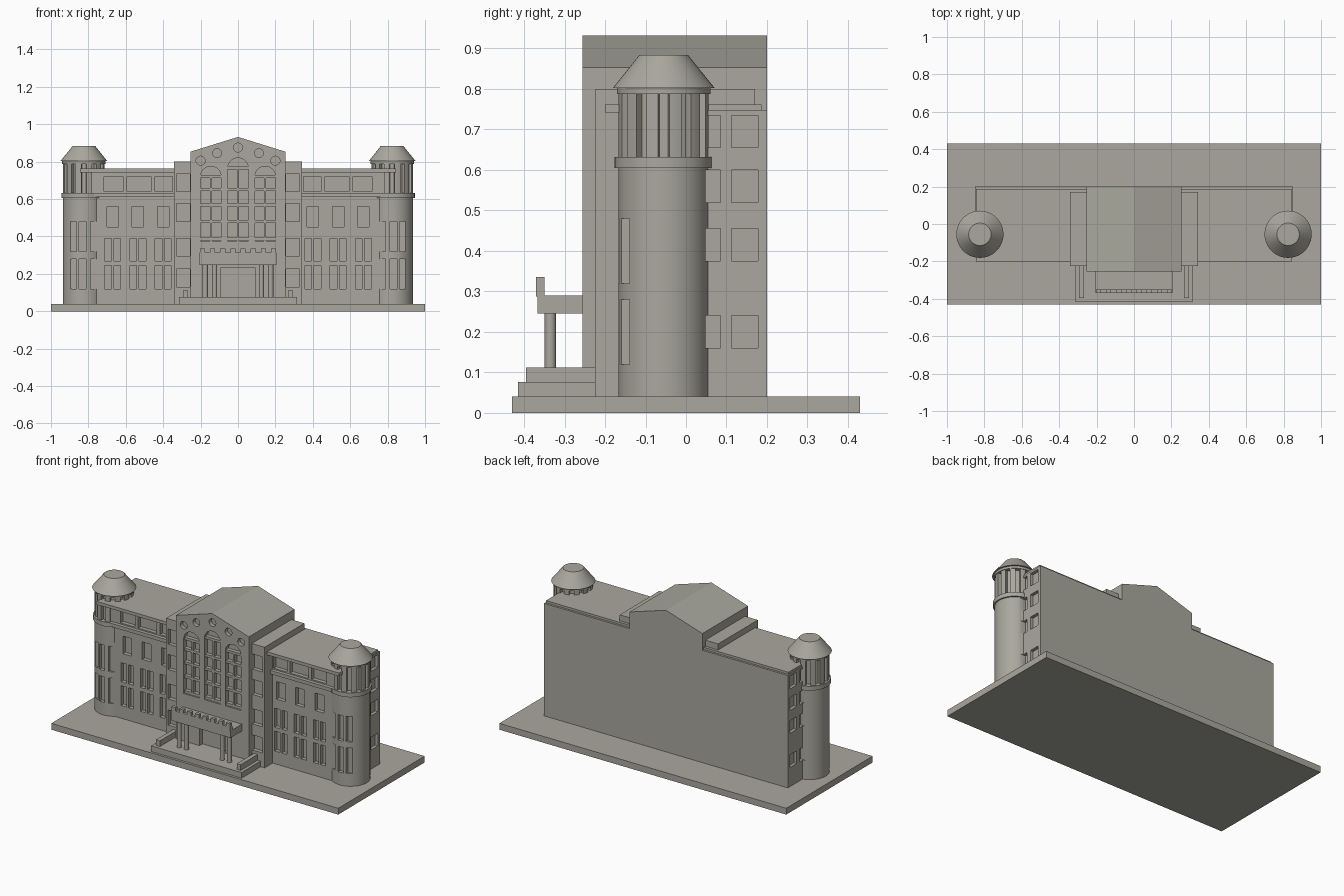
import bpy, bmesh, math
from mathutils import Vector

if "Cube" in bpy.data.objects:
    bpy.data.objects.remove(bpy.data.objects["Cube"])

stone = bpy.data.materials.new("warm_grey_stone")
stone.diffuse_color = (0.40, 0.39, 0.34, 1)
stone.use_nodes = True
stone.node_tree.nodes["Principled BSDF"].inputs["Base Color"].default_value = stone.diffuse_color


def make(name, parts, smooth=False):
    """Each part is (bottom loop, top loop) of equal length, closed to a solid."""
    bm = bmesh.new()
    for lo, hi in parts:
        a = [bm.verts.new(p) for p in lo]
        b = [bm.verts.new(p) for p in hi]
        n = len(a)
        bm.faces.new(a[::-1])
        bm.faces.new(b)
        for i in range(n):
            j = (i + 1) % n
            bm.faces.new((a[i], a[j], b[j], b[i]))
    bmesh.ops.recalc_face_normals(bm, faces=bm.faces)
    me = bpy.data.meshes.new(name)
    bm.to_mesh(me)
    bm.free()
    ob = bpy.data.objects.new(name, me)
    bpy.context.collection.objects.link(ob)
    me.materials.append(stone)
    if smooth:
        shade(ob)
    return ob


def shade(ob):
    bpy.ops.object.select_all(action='DESELECT')
    ob.select_set(True)
    bpy.context.view_layer.objects.active = ob
    bpy.ops.object.shade_smooth_by_angle(angle=math.radians(30))


def box(x0, x1, y0, y1, z0, z1):
    q = [(x0, y0), (x1, y0), (x1, y1), (x0, y1)]
    return [(x, y, z0) for x, y in q], [(x, y, z1) for x, y in q]


def front(pts, y0, y1):
    """Outline in x-z, extruded along y."""
    return [(x, y0, z) for x, z in pts], [(x, y1, z) for x, z in pts]


def ring(cx, cy, r, z, n=48):
    return [(cx + r * math.cos(2 * math.pi * i / n), cy + r * math.sin(2 * math.pi * i / n), z) for i in range(n)]


def arc(cx, cz, r, a0, a1, n):
    return [(cx + r * math.cos(math.radians(a0 + (a1 - a0) * i / n)),
             cz + r * math.sin(math.radians(a0 + (a1 - a0) * i / n))) for i in range(n + 1)]


def cut(ob, parts):
    c = make("window_cutter", parts)
    c.hide_render = True
    m = ob.modifiers.new("windows", 'BOOLEAN')
    m.operation, m.solver, m.object = 'DIFFERENCE', 'EXACT', c
    bpy.context.view_layer.update()
    dg = bpy.context.evaluated_depsgraph_get()
    me = bpy.data.meshes.new_from_object(ob.evaluated_get(dg))
    ob.modifiers.clear()
    ob.data = me
    bpy.data.objects.remove(c)


def both(x0, x1, *rest):
    return [box(x0, x1, *rest), box(-x1, -x0, *rest)]


# ground slab
make("base_slab", [box(-1, 1, -0.43, 0.43, 0, 0.04)])

# long main block with windows on the front and both ends
WALL = -0.145
SIDE_Z = [(0.16, 0.24), (0.375, 0.455), (0.52, 0.60), (0.655, 0.735)]
block = make("main_block", [box(-0.85, 0.85, WALL, 0.2, 0.04, 0.748)])
holes = []
y = (-0.3, WALL + 0.025)
for c in (0.40, 0.535, 0.67):
    holes += both(c - 0.031, c + 0.031, *y, 0.45, 0.56)
    for s in (-0.025, 0.025):
        for z in ((0.12, 0.245), (0.27, 0.39)):
            holes += both(c + s - 0.018, c + s + 0.018, *y, *z)
for x0, x1 in ((0.35, 0.443), (0.465, 0.594), (0.615, 0.717)):
    holes += both(x0, x1, *y, 0.64, 0.72)
for z in SIDE_Z:
    holes += both(0.83, 1.0, 0.112, 0.178, *z)
    holes += both(0.83, 1.0, 0.048, 0.085, *z)
cut(block, holes)
make("roof_cornice", [box(-0.845, 0.845, -0.2, 0.187, 0.742, 0.762)])
make("upper_ledge", both(0.34, 0.77, WALL - 0.022, WALL + 0.01, 0.61, 0.632))

# flanking bays beside the central pavilion
for side, x0, x1 in (("left", -0.343, -0.25), ("right", 0.25, 0.343)):
    bay = make(side + "_flank_bay", [box(x0, x1, -0.225, 0.17, 0.04, 0.80)])
    w0, w1 = sorted((math.copysign(0.256, x0), math.copysign(0.33, x0)))
    cut(bay, [box(w0, w1, -0.4, -0.2, *z) for z in
              ((0.13, 0.225), (0.295, 0.39), (0.48, 0.575), (0.64, 0.735))])

# central gabled pavilion with arched windows, round openings and doorway
FACE = -0.255
pavilion = make("central_pavilion", [front(
    [(-0.254, 0.04), (0.254, 0.04), (0.254, 0.853), (0, 0.932), (-0.254, 0.853)], FACE, 0.2)])
holes, bars = [], []
for c, top in ((-0.145, 0.775), (0, 0.82), (0.145, 0.775)):
    r = 0.055
    outline = [(c - r, 0.375), (c + r, 0.375)] + arc(c, top - r, r, 0, 180, 16)
    holes.append(front(outline, -0.4, FACE + 0.03))
    by = (FACE + 0.006, FACE + 0.035)
    bars.append(box(c - 0.006, c + 0.006, *by, 0.375, top - r))
    for z in (0.385, 0.48, 0.567, 0.652, top - r):
        bars.append(box(c - r, c + r, *by, z - 0.008, z + 0.008))
for cx, cz in ((-0.2, 0.805), (-0.112, 0.845), (0, 0.875), (0.112, 0.845), (0.2, 0.805)):
    holes.append(front(arc(cx, cz, 0.024, 0, 345, 23), -0.4, FACE + 0.025))
holes.append(box(-0.09, 0.09, -0.4, FACE + 0.03, 0.076, 0.235))
cut(pavilion, holes)
make("window_bars", bars)

# entrance porch
make("entrance_platform", [box(-0.315, 0.315, -0.415, -0.2, 0.04, 0.076)])
make("stair_side_walls", both(0.268, 0.295, -0.395, -0.22, 0.07, 0.112))
make("porch_roof", [box(-0.205, 0.205, -0.367, -0.25, 0.246, 0.29)])
parapet = [box(-0.205, 0.205, -0.37, -0.35, 0.288, 0.314)]
for i in range(8):
    x = -0.19 + i * 0.38 / 7
    parapet.append(box(x - 0.014, x + 0.014, -0.37, -0.35, 0.312, 0.336))
make("porch_parapet", parapet)
make("porch_columns", [(ring(x, -0.335, 0.014, 0.07, 20), ring(x, -0.335, 0.014, 0.25, 20))
                       for x in (-0.175, -0.125, 0.125, 0.175)], True)

# round corner towers
CY, R = -0.055, 0.112
for side, s in (("left", -1), ("right", 1)):
    cx = s * 0.824
    shaft = make(side + "_tower", [(ring(cx, CY, R, 0.04, 64), ring(cx, CY, R, 0.61, 64))])
    holes = []
    for dx in (-0.057, -0.007, 0.053):
        x = cx + dx * -s
        for z in ((0.12, 0.28), (0.32, 0.48)):
            holes.append(box(x - 0.018, x + 0.018, -0.3, -0.14, *z))
    for z in SIDE_Z[:3]:
        holes.append(box(cx - 0.15, cx + 0.15, 0.048, 0.1, *z))
    cut(shaft, holes)
    shade(shaft)
    make(side + "_tower_collar", [(ring(cx, CY, 0.121, 0.605), ring(cx, CY, 0.121, 0.632))], True)

    # lantern with twelve recessed slots
    pts = []
    for k in range(12):
        a = math.radians(30 * k)
        for d, r in ((-7, R), (-7, R - 0.022), (7, R - 0.022), (7, R), (11, R), (15, R), (19, R)):
            t = a + math.radians(d)
            pts.append((cx + r * math.cos(t), CY + r * math.sin(t)))
    make(side + "_lantern", [([(x, y, 0.63) for x, y in pts], [(x, y, 0.79) for x, y in pts])], True)
    make(side + "_tower_cap", [
        (ring(cx, CY, 0.116, 0.788), ring(cx, CY, 0.116, 0.802)),
        (ring(cx, CY, 0.126, 0.802), ring(cx, CY, 0.06, 0.884))], True)
